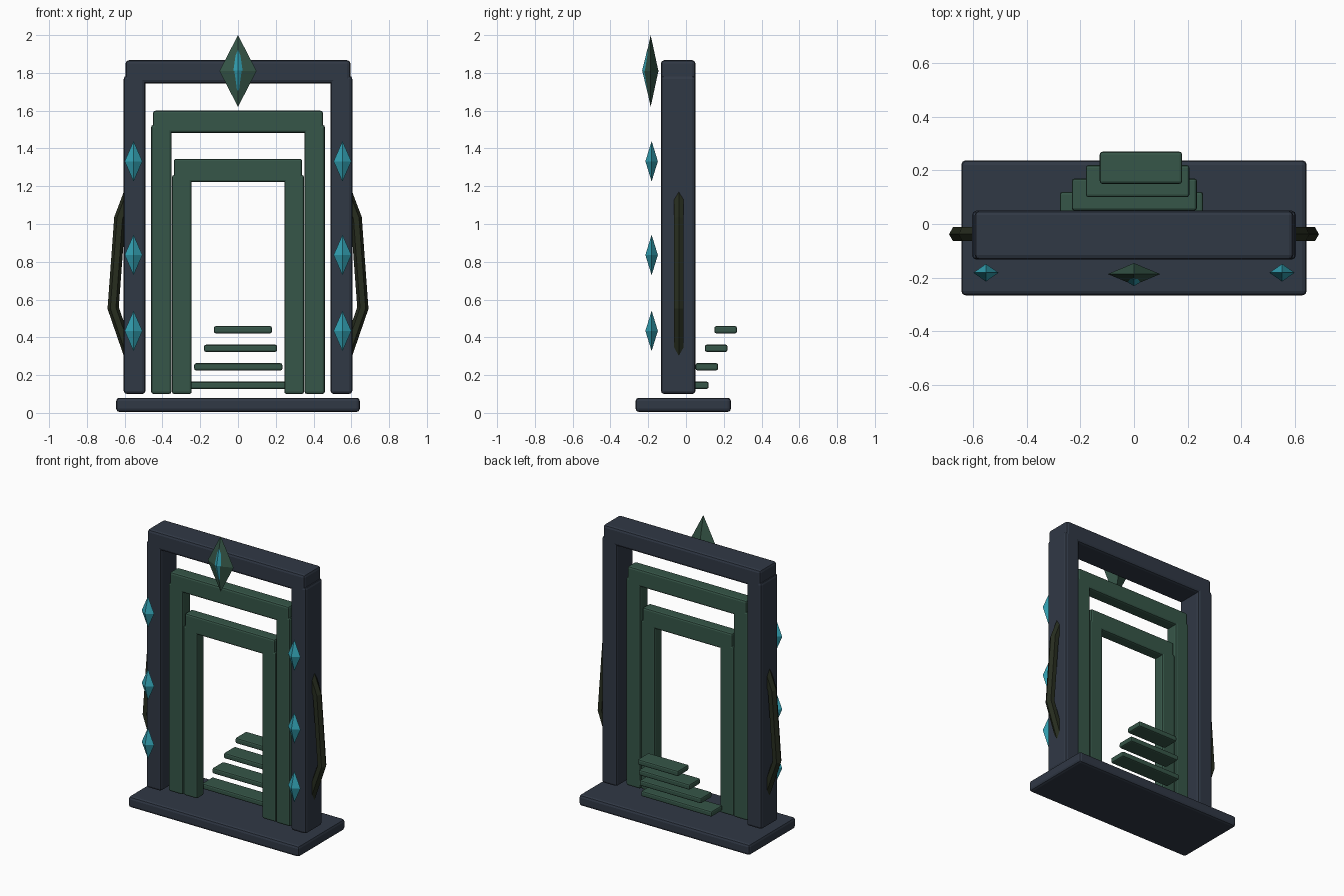
import bpy, bmesh, math
from mathutils import Vector

cube = bpy.data.objects.get("Cube")
if cube:
    bpy.data.objects.remove(cube, do_unlink=True)


def material(name, srgb):
    lin = [((c / 255 + 0.055) / 1.055) ** 2.4 for c in srgb]
    m = bpy.data.materials.new(name)
    m.use_nodes = True
    m.diffuse_color = (*lin, 1)
    m.node_tree.nodes["Principled BSDF"].inputs["Base Color"].default_value = (*lin, 1)
    return m


NAVY = material("slate navy", (48, 56, 69))
GREEN = material("mossy green", (54, 86, 72))
TEAL = material("glowing teal", (50, 160, 178))
VINE = material("dark olive", (39, 45, 31))


def add(name, bm, mat):
    bmesh.ops.recalc_face_normals(bm, faces=bm.faces)
    me = bpy.data.meshes.new(name)
    bm.to_mesh(me)
    bm.free()
    me.materials.append(mat)
    ob = bpy.data.objects.new(name, me)
    bpy.context.scene.collection.objects.link(ob)
    return ob


def box(name, x, y, z, mat, bevel):
    """Bevelled block given its extents along each axis."""
    bm = bmesh.new()
    bmesh.ops.create_cube(bm, size=1)
    for v in bm.verts:
        v.co = [(lo + hi) / 2 + c * (hi - lo) for c, (lo, hi) in zip(v.co, (x, y, z))]
    ob = add(name, bm, mat)
    mod = ob.modifiers.new("Bevel", "BEVEL")
    mod.width = bevel
    mod.segments = 2
    return ob


def crystal(name, centre, half, mat):
    """Four-sided double pyramid."""
    bm = bmesh.new()
    c, h = Vector(centre), Vector(half)
    tips = [bm.verts.new(c + Vector((0, 0, s * h.z))) for s in (1, -1)]
    ring = [bm.verts.new(c + Vector(o)) for o in
            ((h.x, 0, 0), (0, h.y, 0), (-h.x, 0, 0), (0, -h.y, 0))]
    for i in range(4):
        for t in tips:
            bm.faces.new((ring[i], ring[(i + 1) % 4], t))
    return add(name, bm, mat)


def vine(name, side):
    """Six-sided tube bulging out from the outer post."""
    path = [Vector((x, -0.038, z)) for x, z in
            ((0.55, 1.23), (0.626, 1.03), (0.661, 0.555), (0.55, 0.235))]
    bm = bmesh.new()
    rings = []
    for i, p in enumerate(path):
        a = (p - path[max(i - 1, 0)]).normalized()
        b = (path[min(i + 1, len(path) - 1)] - p).normalized()
        t = (a + b).normalized()
        out = Vector((-t.z, 0, t.x))
        ring = []
        for k in range(6):
            ang = k * math.pi / 3
            co = p + 0.03 * (out * math.cos(ang) + Vector((0, math.sin(ang), 0)))
            ring.append(bm.verts.new((side * co.x, co.y, co.z)))
        rings.append(ring)
    for r, s in zip(rings, rings[1:]):
        for k in range(6):
            j = (k + 1) % 6
            bm.faces.new((r[k], r[j], s[j], s[k]))
    bm.faces.new(rings[0])
    bm.faces.new(rings[-1])
    return add(name, bm, VINE)


# Base slab
box("base_slab", (-0.645, 0.645), (-0.267, 0.238), (0.005, 0.08), NAVY, 0.017)

# Three nested door frames: inner x, outer x, lintel half width, y, post top, lintel z
frames = {
    "outer": (0.49, 0.605, 0.595, (-0.133, 0.05), 1.785, (1.745, 1.867), NAVY, 0.017),
    "middle": (0.352, 0.46, 0.45, (-0.097, -0.008), 1.525, (1.482, 1.6), GREEN, 0.013),
    "inner": (0.245, 0.35, 0.34, (-0.092, -0.013), 1.26, (1.222, 1.345), GREEN, 0.012),
}
for name, (xi, xo, xl, y, top, lintel, mat, bev) in frames.items():
    for side, s in (("left", 1), ("right", -1)):
        box(f"{name}_post_{side}", sorted((s * xi, s * xo)), y, (0.1, top), mat, bev)
    box(f"{name}_lintel", (-xl, xl), y, lintel, mat, bev)

# Floating steps rising to the back
for i, (x0, x1) in enumerate(((-0.277, 0.258), (-0.232, 0.235), (-0.18, 0.207), (-0.128, 0.18))):
    y, z = 0.06 + 0.05 * i, 0.146 + 0.098 * i
    box(f"step_{i + 1}", (x0, x1), (y - 0.06, y + 0.06), (z - 0.019, z + 0.019), GREEN, 0.01)

# Side vines and the small crystals on the outer posts
for side, s in (("left", 1), ("right", -1)):
    vine(f"vine_{side}", s)
    for i, z in enumerate((0.434, 0.836, 1.332)):
        crystal(f"crystal_{side}_{i + 1}", (s * 0.553, -0.182, z), (0.047, 0.033, 0.107), TEAL)

# Crest at the top of the gate
crystal("crest", (0, -0.187, 1.81), (0.098, 0.041, 0.19), GREEN)
crystal("crest_gem", (0, -0.205, 1.812), (0.045, 0.027, 0.112), TEAL)
